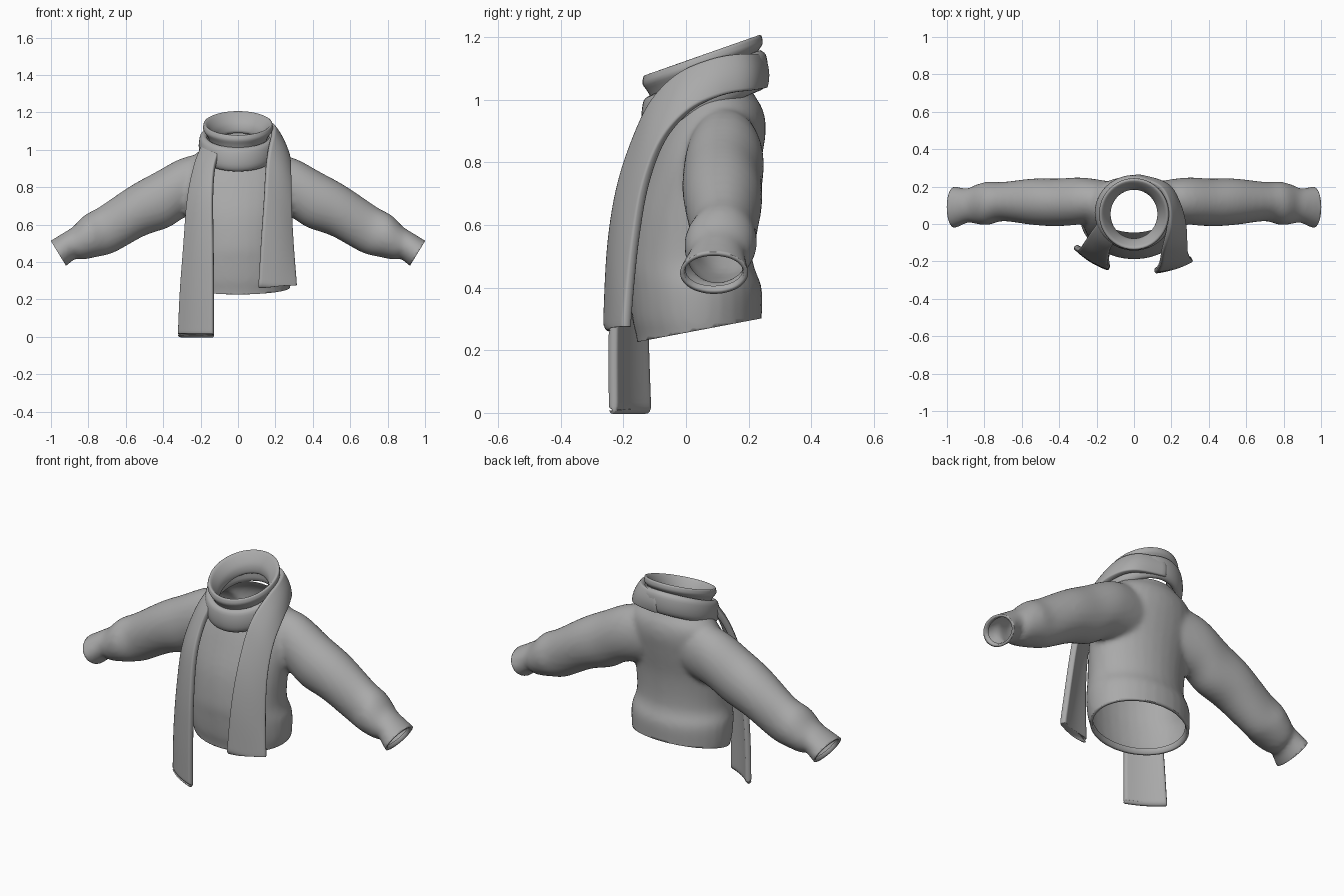
import bpy, bmesh, math
from mathutils import Vector

if "Cube" in bpy.data.objects:
    bpy.data.objects.remove(bpy.data.objects["Cube"])

wool = bpy.data.materials.new("grey wool")
wool.diffuse_color = (0.4, 0.4, 0.4, 1)
wool.use_nodes = True
wool.node_tree.nodes["Principled BSDF"].inputs["Base Color"].default_value = wool.diffuse_color


def smooth_rows(rows, n=4):
    """Catmull-Rom interpolation through rows of numbers."""
    out = []
    for i in range(len(rows) - 1):
        p = [rows[max(0, min(len(rows) - 1, i + k))] for k in (-1, 0, 1, 2)]
        for s in range(n):
            t = s / n
            out.append([0.5 * (2 * b + (c - a) * t + (2 * a - 5 * b + 4 * c - d) * t * t
                               + (3 * b - a - 3 * c + d) * t ** 3) for a, b, c, d in zip(*p)])
    return out + [list(rows[-1])]


def finish(name, bm):
    mesh = bpy.data.meshes.new(name)
    bm.to_mesh(mesh)
    bm.free()
    ob = bpy.data.objects.new(name, mesh)
    bpy.context.collection.objects.link(ob)
    mesh.materials.append(wool)
    mesh.shade_smooth()
    return ob


def bake(ob):
    """Apply all modifiers."""
    dg = bpy.context.evaluated_depsgraph_get()
    mesh = bpy.data.meshes.new_from_object(ob.evaluated_get(dg))
    ob.modifiers.clear()
    ob.data = mesh


def loft(bm, rings, wrap=False, caps=True):
    vs = [[bm.verts.new(p) for p in r] for r in rings]
    n = len(vs[0])
    pairs = list(zip(vs, vs[1:])) + ([(vs[-1], vs[0])] if wrap else [])
    new = [bm.faces.new((a[i], a[(i + 1) % n], b[(i + 1) % n], b[i]))
           for a, b in pairs for i in range(n)]
    if caps and not wrap:
        new += [bm.faces.new(vs[0]), bm.faces.new(vs[-1])]
    bmesh.ops.recalc_face_normals(bm, faces=new)


ANG = [2 * math.pi * i / 32 for i in range(32)]

# ---- sweater: torso (z, half width, front y, back y) and sleeves, fused
torso = [(.08, .265, -.15, .235), (.22, .272, -.155, .24), (.3, .285, -.172, .242),
         (.4, .287, -.183, .242), (.49, .268, -.188, .212), (.65, .275, -.168, .215),
         (.8, .29, -.12, .24), (.9, .27, -.08, .255), (.97, .235, -.04, .245),
         (1.03, .165, -.02, .21), (1.12, .12, 0, .18)]
# top x, top z, bottom x, bottom z, front y, back y
sleeve = [(.05, .98, .12, .68, .03, .22), (.27, .965, .27, .645, 0, .248),
          (.45, .875, .37, .585, -.012, .243), (.58, .803, .5, .54, -.005, .243),
          (.74, .695, .66, .452, .015, .225), (.82, .65, .75, .428, -.006, .226),
          (.88, .59, .835, .412, .003, .205), (.91, .57, .868, .418, .008, .19),
          (1.0, .515, .92, .378, -.022, .2), (1.05, .485, .97, .348, -.025, .2)]
bm = bmesh.new()
loft(bm, [[(rx * math.cos(a), (y0 + y1) / 2 + (y1 - y0) / 2 * math.sin(a), z) for a in ANG]
          for z, rx, y0, y1 in smooth_rows(torso)])
for side in (-1, 1):
    rings = []
    for tx, tz, bx, bz, y0, y1 in smooth_rows(sleeve):
        rings.append([(side * ((tx + bx) / 2 + (tx - bx) / 2 * math.sin(a)),
                       (y0 + y1) / 2 + (y1 - y0) / 2 * math.cos(a),
                       (tz + bz) / 2 + (tz - bz) / 2 * math.sin(a)) for a in ANG])
    loft(bm, rings)
sweater = finish("sweater", bm)
m = sweater.modifiers.new("fuse", 'REMESH')
m.mode, m.voxel_size, m.use_smooth_shade = 'VOXEL', 0.014, True
m = sweater.modifiers.new("soften", 'SMOOTH')
m.factor, m.iterations = 0.5, 6
bake(sweater)

# open the hem, neck and cuffs, then turn the cut edges inward as a rim
bm = bmesh.new()
bm.from_mesh(sweater.data)
cuts = [((0, -.147, .228), (0, .19, -1), .03), ((0, .1, 1.0), (0, -.28, 1), 0),
        ((.96, 0, .446), (.85, 0, -.52), .02), ((-.96, 0, .446), (-.85, 0, -.52), .02)]
for co, no, rim in cuts:
    geom = bm.verts[:] + bm.edges[:] + bm.faces[:]
    cut = bmesh.ops.bisect_plane(bm, geom=geom, plane_co=co, plane_no=no, clear_outer=True)
    edges = [e for e in cut['geom_cut'] if isinstance(e, bmesh.types.BMEdge)]
    if rim:
        ring = {v for e in edges for v in e.verts}
        mid = sum((v.co for v in ring), Vector()) / len(ring)
        back = Vector(no).normalized() * -rim
        for inset, push in ((.014, 0), (.004, 1)):
            ext = bmesh.ops.extrude_edge_only(bm, edges=edges)['geom']
            for v in ext:
                if isinstance(v, bmesh.types.BMVert):
                    v.co += (mid - v.co).normalized() * inset + back * push
            edges = [e for e in ext if isinstance(e, bmesh.types.BMEdge)]
bm.to_mesh(sweater.data)
bm.free()
sweater.data.shade_smooth()


# ---- tilted rings around the neck; profile is (radial offset, height)
def neck_ring(name, cy, z0, rx, ry, slope, profile):
    prof = smooth_rows(profile + profile[:1], 3)[:-1]
    b = bmesh.new()
    loft(b, [[((rx + r) * math.cos(a), cy + (ry + r) * math.sin(a),
               z0 + h + slope * ry * math.sin(a)) for r, h in prof]
             for a in [2 * math.pi * i / 48 for i in range(48)]], wrap=True)
    return finish(name, b)


neck_ring("scarf_upper_wrap", .053, 1.14, .183, .188, .34,
          [(0, 0), (.004, -.025), (-.012, -.05), (-.025, -.075), (-.03, -.11),
           (-.055, -.11), (-.056, -.07), (-.04, -.035), (-.012, 0)])
neck_ring("scarf_lower_wrap", .06, 1.025, .205, .197, .37,
          [(-.02, .06), (-.002, .045), (.005, 0), (0, -.045), (-.018, -.068),
           (-.04, -.055), (-.042, 0), (-.038, .05)])


# ---- hanging scarf ends; rows hold inner edge xyz then outer edge xyz
def ribbon(name, rows, bulge, thickness=.032):
    b = bmesh.new()
    rows = smooth_rows(rows, 4)
    centre = Vector((0, .08, 0))
    grid = []
    for r in rows:
        p, q = Vector(r[:3]), Vector(r[3:])
        out = (p + q) / 2 - centre
        out.z = 0
        out.normalize()
        grid.append([b.verts.new(p.lerp(q, t) + out * bulge * math.sin(math.pi * t))
                     for t in (0, .06, .25, .5, .75, .94, 1)])
    for u, v in zip(grid, grid[1:]):
        for i in range(6):
            b.faces.new((u[i], u[i + 1], v[i + 1], v[i]))
    ob = finish(name, b)
    s = ob.modifiers.new("thickness", 'SOLIDIFY')
    s.thickness, s.offset = thickness, 0
    s = ob.modifiers.new("rounding", 'SUBSURF')
    s.levels = s.render_levels = 1
    bake(ob)
    ob.data.shade_smooth()


ribbon("scarf_long_end", [
    (-.1, -.095, .98, -.18, .02, 1.03), (-.125, -.13, .9, -.225, -.04, .92),
    (-.135, -.19, .74, -.265, -.1, .735), (-.132, -.225, .5, -.285, -.125, .5),
    (-.13, -.235, .25, -.305, -.125, .25), (-.13, -.235, .03, -.315, -.118, .03),
    (-.13, -.235, .008, -.317, -.118, .012)], .014)
ribbon("scarf_short_end", [
    (.0, .238, 1.14, .0, .248, 1.04), (.13, .195, 1.142, .165, .21, 1.03),
    (.18, .1, 1.13, .23, .12, 1.015), (.183, -.01, 1.085, .265, .013, .965),
    (.165, -.09, 1.01, .275, -.075, .865), (.15, -.145, .91, .28, -.13, .72),
    (.14, -.205, .74, .288, -.158, .555), (.125, -.238, .54, .3, -.175, .4),
    (.11, -.25, .3, .31, -.185, .3), (.108, -.25, .274, .311, -.186, .274)], .012)
